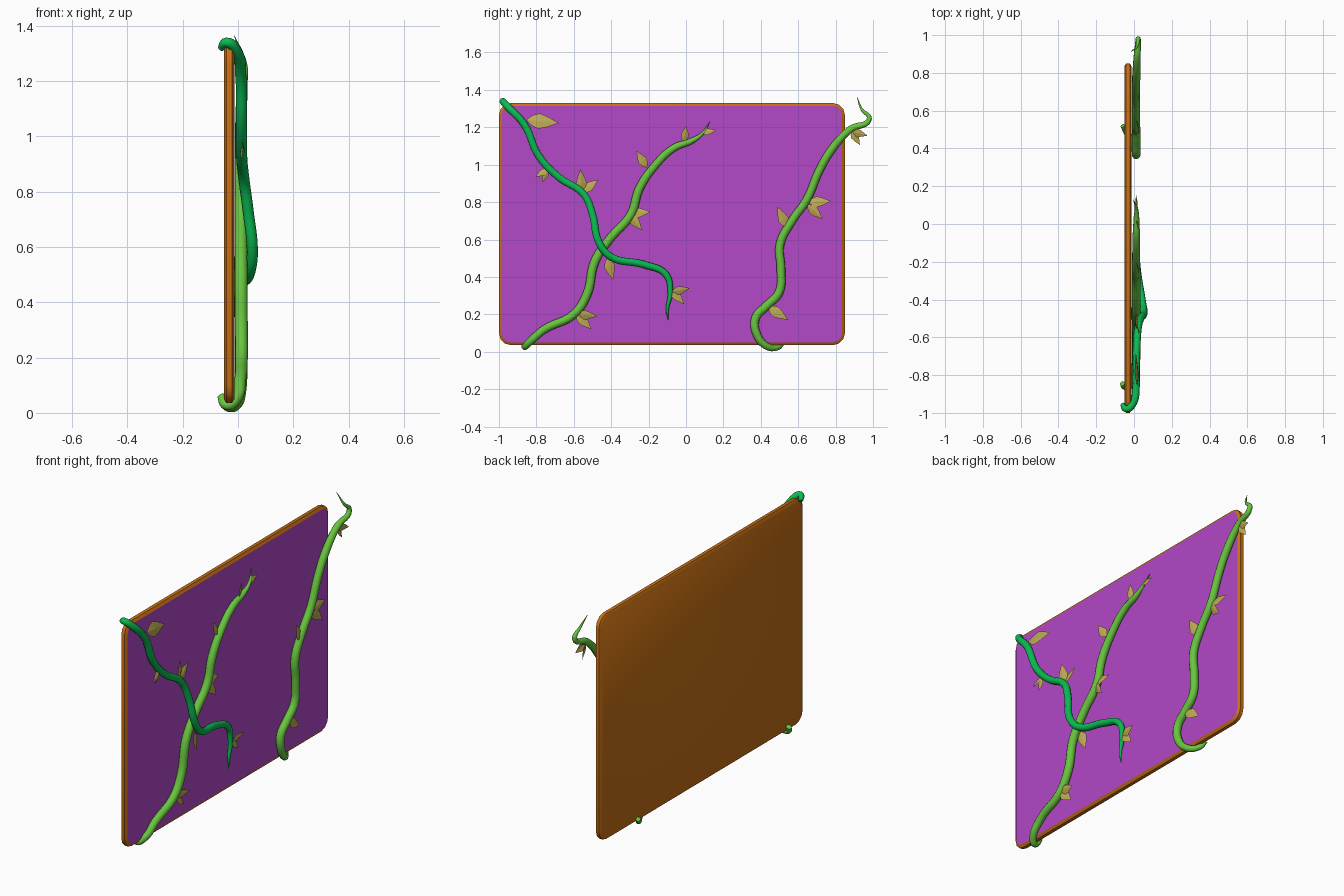
import bpy, bmesh, math
from mathutils import Vector

if "Cube" in bpy.data.objects:
    bpy.data.objects.remove(bpy.data.objects["Cube"])


def material(name, rgb):
    m = bpy.data.materials.new(name)
    m.diffuse_color = (*rgb, 1)
    m.use_nodes = True
    m.node_tree.nodes["Principled BSDF"].inputs["Base Color"].default_value = m.diffuse_color
    return m


ORANGE = material("orange", (0.58, 0.16, 0.007))
PURPLE = material("purple", (0.45, 0.065, 0.58))
LIGHT = material("light_green", (0.14, 0.56, 0.05))
DARK = material("dark_green", (0.003, 0.5, 0.085))
GOLD = material("leaf_gold", (0.51, 0.40, 0.09))


def finish(name, bm, mat):
    bmesh.ops.recalc_face_normals(bm, faces=bm.faces)
    me = bpy.data.meshes.new(name)
    bm.to_mesh(me)
    bm.free()
    ob = bpy.data.objects.new(name, me)
    bpy.context.collection.objects.link(ob)
    me.materials.append(mat)
    return ob


def smooth(ob, angle=40):
    bpy.ops.object.select_all(action='DESELECT')
    ob.select_set(True)
    bpy.context.view_layer.objects.active = ob
    bpy.ops.object.shade_smooth_by_angle(angle=math.radians(angle))


# rounded rectangle outline in the YZ plane
Y0, Y1, Z0, Z1, R = -1.0, 0.85, 0.035, 1.33, 0.065


def ring(bm, x, inset):
    r = R - inset
    pts = []
    for cy, cz, a0 in ((Y1 - R, Z1 - R, 0), (Y0 + R, Z1 - R, 90),
                       (Y0 + R, Z0 + R, 180), (Y1 - R, Z0 + R, 270)):
        for k in range(4):
            a = math.radians(a0 + 30 * k)
            pts.append(bm.verts.new((x, cy + r * math.cos(a), cz + r * math.sin(a))))
    return pts


# board: back and bevelled rim
bm = bmesh.new()
rings = [ring(bm, x, i) for x, i in
         ((-0.05, 0.013), (-0.042, 0), (-0.022, 0), (-0.013, 0.015))]
bm.faces.new(rings[0])
for a, b in zip(rings, rings[1:]):
    for i in range(len(a)):
        j = (i + 1) % len(a)
        bm.faces.new((a[i], a[j], b[j], b[i]))
smooth(finish("board", bm, ORANGE), 50)

# purple front panel
bm = bmesh.new()
bm.faces.new(ring(bm, -0.013, 0.015))
panel = finish("front_panel", bm, PURPLE)
if panel.data.polygons[0].normal.x < 0:
    panel.data.flip_normals()


# vines: tapered tubes, each point is (x, y, z, radius)
def vine(name, pts, mat):
    cu = bpy.data.curves.new(name, 'CURVE')
    cu.dimensions = '3D'
    cu.bevel_depth = 1.0
    cu.bevel_resolution = 3
    cu.resolution_u = 6
    cu.use_fill_caps = True
    sp = cu.splines.new('BEZIER')
    sp.bezier_points.add(len(pts) - 1)
    for p, (x, y, z, r) in zip(sp.bezier_points, pts):
        p.co = (x, y, z)
        p.radius = r
        p.handle_left_type = p.handle_right_type = 'AUTO'
    cu.materials.append(mat)
    ob = bpy.data.objects.new(name, cu)
    bpy.context.collection.objects.link(ob)
    bpy.ops.object.select_all(action='DESELECT')
    ob.select_set(True)
    bpy.context.view_layer.objects.active = ob
    bpy.ops.object.convert(target='MESH')
    smooth(bpy.context.view_layer.objects.active, 60)


vine("middle_vine", [
    (-.062, -.845, .062, .014), (-.042, -.862, .028, .018), (-.008, -.84, .048, .02),
    (.008, -.76, .118, .022), (.013, -.60, .20, .023), (.012, -.53, .305, .024),
    (.011, -.487, .483, .024), (.011, -.41, .60, .023), (.011, -.294, .735, .023),
    (.011, -.25, .87, .023), (.011, -.17, .99, .021), (.012, -.064, 1.09, .02),
    (.013, .027, 1.126, .016), (.012, .086, 1.165, .009), (-.004, .128, 1.23, .001)], LIGHT)

vine("right_vine", [
    (-.06, .52, .052, .012), (-.042, .49, .024, .016), (-.005, .43, .03, .019),
    (.01, .378, .095, .022), (.011, .372, .18, .023), (.011, .433, .247, .023),
    (.011, .497, .316, .023), (.011, .508, .44, .023), (.011, .503, .574, .023),
    (.011, .567, .70, .022), (.011, .647, .815, .022), (.011, .711, .965, .022),
    (.012, .78, 1.083, .022), (.016, .88, 1.19, .019), (.022, .98, 1.245, .014),
    (.015, .94, 1.295, .007), (-.014, .914, 1.364, .001)], LIGHT)

vine("left_vine", [
    (-.062, -.955, 1.318, .012), (-.042, -.979, 1.339, .018), (-.008, -.955, 1.312, .02),
    (.01, -.866, 1.217, .02), (.012, -.786, 1.045, .02), (.013, -.68, .933, .02),
    (.022, -.545, .84, .02), (.036, -.50, .735, .02), (.052, -.465, .584, .02),
    (.042, -.40, .507, .02), (.015, -.225, .466, .02), (.011, -.107, .413, .018),
    (.011, -.084, .32, .014), (.011, -.10, .225, .008), (.008, -.096, .166, .001)], DARK)


# leaves: pointed, folded along the midrib; (base y, base z, tip y, tip z)
def leaf(i, y0, z0, y1, z1):
    base, tip = Vector((.016, y0, z0)), Vector((.026 if i % 2 else .01, y1, z1))
    d = tip - base
    side = Vector((0, -d.z, d.y)) + Vector((.25 * d.length, 0, 0)) * (1 if i % 2 else -1)
    bm = bmesh.new()
    mids, sides = [], {1: [], -1: []}
    for t, w in ((0, .02), (.18, .17), (.38, .24), (.62, .17), (.82, .08), (1, 0)):
        c = base + d * t
        mids.append(bm.verts.new(c + Vector((.16 * w * d.length, 0, 0))))
        for s in (1, -1):
            sides[s].append(bm.verts.new(c + side * s * w) if w else mids[-1])
    for s in (1, -1):
        for k in range(5):
            f = [mids[k], mids[k + 1], sides[s][k + 1], sides[s][k]]
            bm.faces.new(list(dict.fromkeys(f))[::s])
    ob = finish(f"leaf_{i + 1}", bm, GOLD)
    if sum(p.normal.x for p in ob.data.polygons) < 0:
        ob.data.flip_normals()


leaves = [
    (-.85, 1.24, -.68, 1.222), (-.74, .975, -.805, .935), (-.74, .97, -.77, .905),
    (-.555, .855, -.565, .975), (-.555, .855, -.47, .92), (-.21, .985, -.265, 1.075),
    (-.31, .74, -.19, .748), (-.305, .735, -.235, .65), (-.42, .50, -.39, .385),
    (-.585, .20, -.475, .19), (-.585, .20, -.505, .12), (-.075, .32, .02, .34),
    (-.08, .33, -.01, .255), (-.01, 1.12, 0, 1.21), (.085, 1.17, .16, 1.185),
    (.54, .665, .49, .775), (.655, .80, .775, .805), (.65, .785, .73, .71),
    (.44, .24, .545, .17), (.88, 1.18, .97, 1.155), (.885, 1.18, .93, 1.105)]
for i, l in enumerate(leaves):
    leaf(i, *l)
